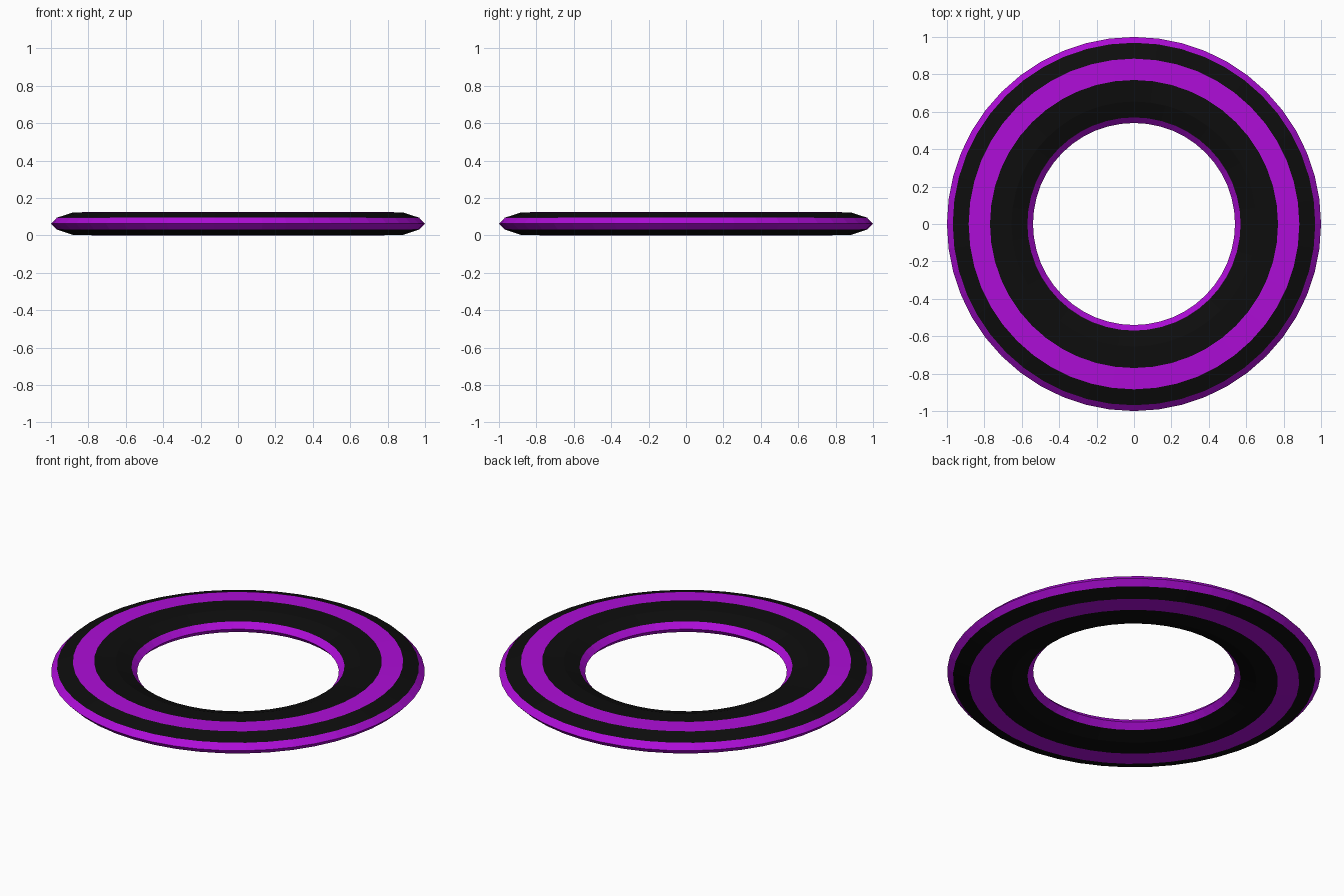
import bpy, math

if "Cube" in bpy.data.objects:
    bpy.data.objects.remove(bpy.data.objects["Cube"])

SEGMENTS = 48

def material(name, color):
    m = bpy.data.materials.new(name)
    m.diffuse_color = color
    m.use_nodes = True
    m.node_tree.nodes["Principled BSDF"].inputs["Base Color"].default_value = m.diffuse_color
    return m

black = material("black", (0.004, 0.004, 0.004, 1))
purple = material("purple", (0.42, 0.004, 0.68, 1))

# Closed cross-section (radius, height), starting at the outer rim
upper = [(1.0, 0.062), (0.969, 0.094), (0.884, 0.122), (0.77, 0.125),
         (0.655, 0.122), (0.57, 0.094), (0.54, 0.062)]
profile = upper + [(r, 0.125 - z) for r, z in upper[-2:0:-1]]
# Bands: 1 = purple, 0 = black, one per cross-section side
half = [1, 0, 1, 0, 0, 1]
bands = half + half[::-1]

# Revolve the cross-section into a ring
n = len(profile)
verts, faces, slots = [], [], []
for i in range(SEGMENTS):
    a = 2 * math.pi * i / SEGMENTS
    verts += [(r * math.cos(a), r * math.sin(a), z) for r, z in profile]
    k = (i + 1) % SEGMENTS
    for j in range(n):
        l = (j + 1) % n
        faces.append((i * n + j, k * n + j, k * n + l, i * n + l))
        slots.append(bands[j])

mesh = bpy.data.meshes.new("striped_ring")
mesh.from_pydata(verts, [], faces)
mesh.materials.append(black)
mesh.materials.append(purple)
mesh.polygons.foreach_set("material_index", slots)
mesh.update()
ring = bpy.data.objects.new("striped_ring", mesh)
bpy.context.collection.objects.link(ring)
